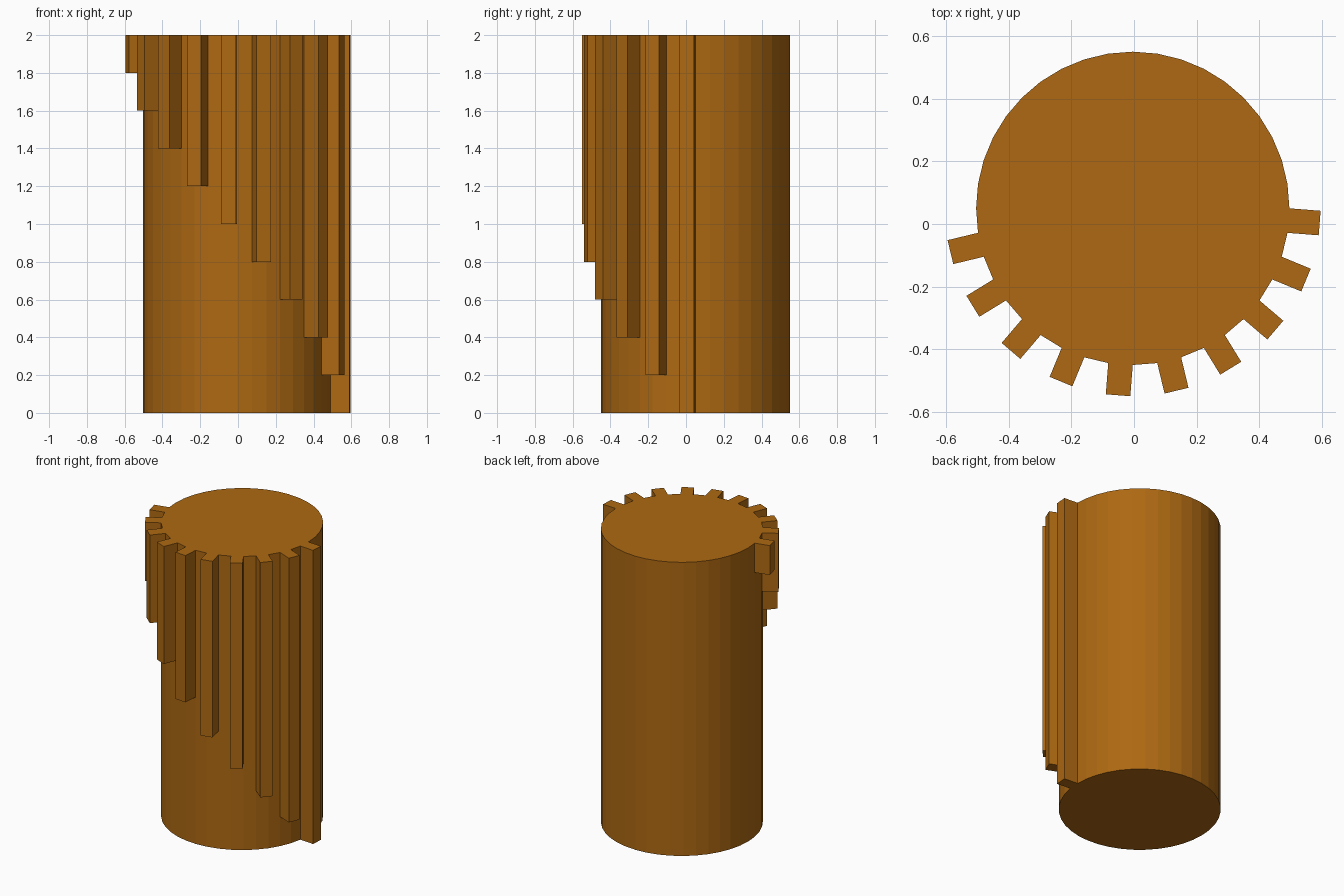
import bpy, bmesh, math
from mathutils import Vector

if "Cube" in bpy.data.objects:
    bpy.data.objects.remove(bpy.data.objects["Cube"])

SIDES, ROWS, RADIUS, HEIGHT, DEPTH = 40, 10, 0.5, 2.0, 0.1
CX, CY = -0.004, 0.05

bm = bmesh.new()

# Cylinder wall in stacked rows
rings = []
for r in range(ROWS + 1):
    z = HEIGHT * r / ROWS
    rings.append([bm.verts.new((CX + RADIUS * math.cos(math.tau * i / SIDES),
                                CY + RADIUS * math.sin(math.tau * i / SIDES), z))
                  for i in range(SIDES)])
columns = []
for i in range(SIDES):
    j = (i + 1) % SIDES
    columns.append([bm.faces.new((rings[r][i], rings[r][j], rings[r + 1][j], rings[r + 1][i]))
                    for r in range(ROWS)])

# End caps
bm.faces.new(rings[-1])
bm.faces.new(rings[0][::-1])

# Ribs: every second side pulled outward, each one row shorter than the last
for k in range(ROWS):
    side = SIDES - 1 - 2 * k
    angle = math.tau * (side + 0.5) / SIDES
    out = bmesh.ops.extrude_face_region(bm, geom=columns[side][k:])
    moved = [g for g in out["geom"] if isinstance(g, bmesh.types.BMVert)]
    bmesh.ops.translate(bm, verts=moved,
                        vec=Vector((math.cos(angle), math.sin(angle), 0)) * DEPTH)
    # Remove the covered wall faces if they are still there
    hidden = [f for f in columns[side][k:] if f.is_valid]
    if hidden:
        bmesh.ops.delete(bm, geom=hidden, context='FACES')

# Merge flat rows into single faces
bmesh.ops.dissolve_limit(bm, angle_limit=math.radians(1), verts=bm.verts[:], edges=bm.edges[:])
bmesh.ops.recalc_face_normals(bm, faces=bm.faces[:])

mesh = bpy.data.meshes.new("ribbed_cylinder")
bm.to_mesh(mesh)
bm.free()
obj = bpy.data.objects.new("ribbed_cylinder", mesh)
bpy.context.collection.objects.link(obj)

# Brown colour
mat = bpy.data.materials.new("brown")
mat.diffuse_color = (0.42, 0.14, 0.006, 1)
mat.use_nodes = True
mat.node_tree.nodes["Principled BSDF"].inputs["Base Color"].default_value = mat.diffuse_color
mesh.materials.append(mat)
